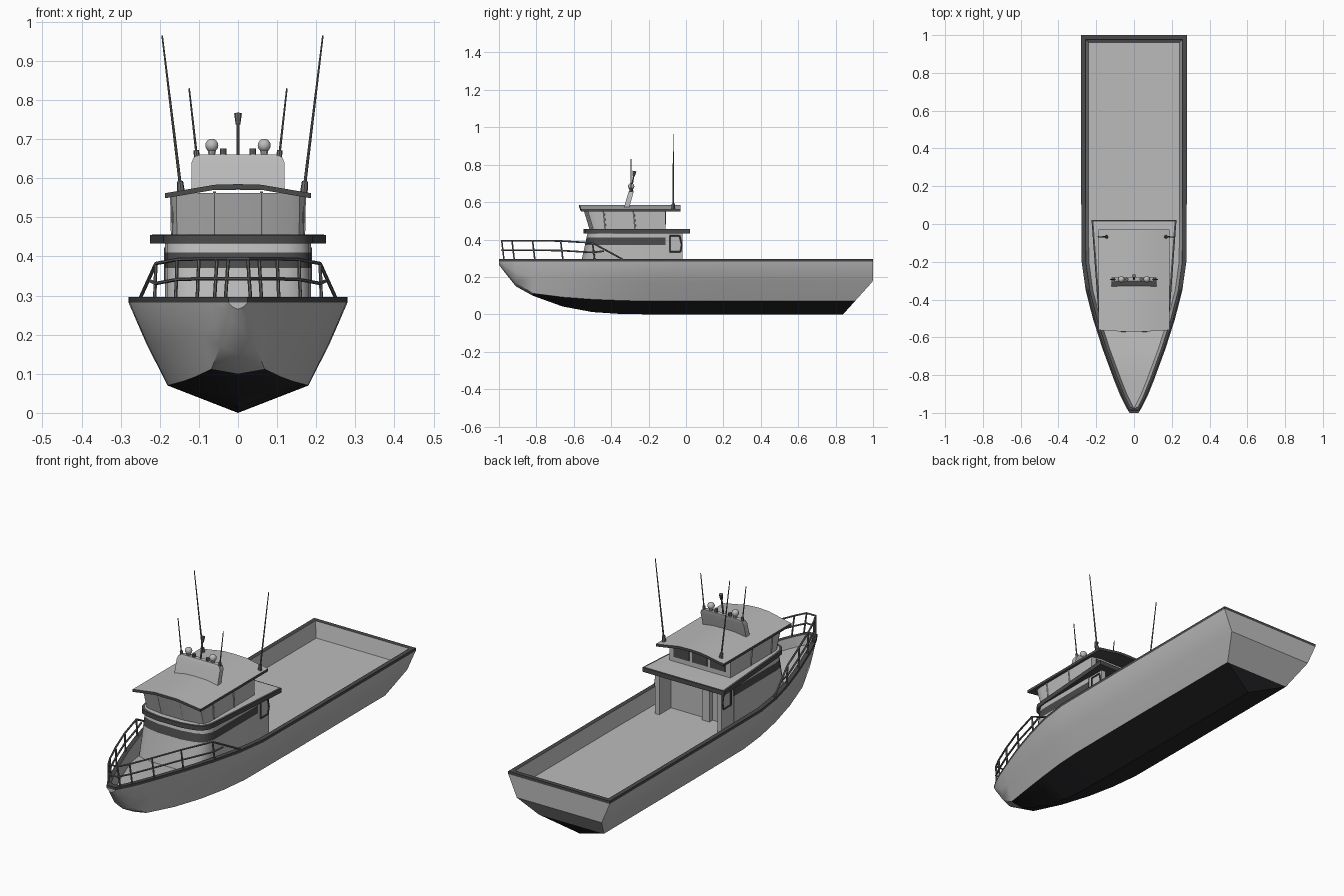
import bpy, bmesh, math
from mathutils import Vector, Matrix

if "Cube" in bpy.data.objects:
    bpy.data.objects.remove(bpy.data.objects["Cube"])


def mat(name, c):
    m = bpy.data.materials.new(name)
    m.diffuse_color = (*c, 1)
    m.use_nodes = True
    m.node_tree.nodes["Principled BSDF"].inputs["Base Color"].default_value = m.diffuse_color
    return m


GREY = mat("light grey paint", (0.5, 0.5, 0.5))
BLACK = mat("bottom black", (0.017, 0.017, 0.02))
TRIM = mat("dark trim", (0.07, 0.07, 0.07))
RAIL = mat("rail grey", (0.16, 0.16, 0.16))


def finish(name, bm, mats, smooth=35):
    bmesh.ops.remove_doubles(bm, verts=bm.verts, dist=0.0002)
    bmesh.ops.recalc_face_normals(bm, faces=bm.faces)
    me = bpy.data.meshes.new(name)
    bm.to_mesh(me)
    bm.free()
    for m in mats:
        me.materials.append(m)
    ob = bpy.data.objects.new(name, me)
    bpy.context.collection.objects.link(ob)
    bpy.ops.object.select_all(action='DESELECT')
    bpy.context.view_layer.objects.active = ob
    ob.select_set(True)
    bpy.ops.object.shade_smooth_by_angle(angle=math.radians(smooth))
    return ob


def box(name, lo, hi, m):
    bm = bmesh.new()
    bmesh.ops.create_cube(bm, size=1)
    for v in bm.verts:
        v.co = Vector([(lo[i] + hi[i]) / 2 + v.co[i] * (hi[i] - lo[i]) for i in range(3)])
    return finish(name, bm, [m])


def rods(name, segs, m, sides=8):
    """segs: (start, end, start radius, end radius)"""
    bm = bmesh.new()
    for a, b, r1, r2 in segs:
        a, b = Vector(a), Vector(b)
        d = b - a
        M = Matrix.Translation((a + b) / 2) @ d.to_track_quat('Z', 'Y').to_matrix().to_4x4()
        bmesh.ops.create_cone(bm, cap_ends=True, segments=sides, radius1=r1, radius2=r2,
                              depth=d.length, matrix=M)
    return finish(name, bm, [m])


def loft(name, rings, bands, mats, cap=(0, 0)):
    """Stack closed rings; bands gives the material of each strip."""
    bm = bmesh.new()
    vs = [[bm.verts.new(p) for p in r] for r in rings]
    n = len(vs[0])
    for k, mi in enumerate(bands):
        for i in range(n):
            j = (i + 1) % n
            bm.faces.new((vs[k][i], vs[k][j], vs[k + 1][j], vs[k + 1][i])).material_index = mi
    bm.faces.new(vs[0]).material_index = cap[0]
    bm.faces.new(vs[-1]).material_index = cap[1]
    return finish(name, bm, mats)


# Hull stations: y, sheer half width, chine half width, chine z, keel z
ST = [(-1, .024, .012, .27, .265), (-.97, .042, .026, .24, .225), (-.91, .072, .045, .17, .15),
      (-.82, .108, .068, .112, .1), (-.66, .167, .11, .092, .042), (-.5, .218, .143, .08, .012),
      (-.35, .256, .166, .074, .002), (-.2, .277, .178, .07, 0), (.2, .28, .18, .07, 0),
      (1, .28, .18, .07, 0)]


def half_width(y):
    for a, b in zip(ST, ST[1:]):
        if y <= b[0]:
            return a[1] + (b[1] - a[1]) * (y - a[0]) / (b[0] - a[0])
    return ST[-1][1]


bm = bmesh.new()
cols = []
for y, w, wc, zc, zk in ST:
    zm = (zc + .282) / 2
    deck = .25 if y < -.55 else .22
    prof = [(0, zk), (wc, zc), (wc + (w - wc) * .54, zm), (w, .282), (w, .296),
            (max(w - .022, .004), .296), (max(w - .038, .002), deck), (0, deck)]
    pair = []
    for s in (-1, 1):
        col = []
        for k, (x, z) in enumerate(prof):
            yy = min(y, .84 + z * .9) if k < 5 else max(min(y, .978 if k == 5 else .962), -.975)
            col.append(bm.verts.new((s * x, min(yy, 1), z)))
        pair.append(col)
    cols.append(pair)
for i in range(len(ST) - 1):
    for s in (0, 1):
        a, b = cols[i][s], cols[i + 1][s]
        for k in range(7):
            f = bm.faces.new((a[k], b[k], b[k + 1], a[k + 1]))
            f.material_index = 1 if k == 0 and i >= 3 else 2 if k in (3, 4) else 0
for end in (0, -1):
    L, R = cols[end]
    for k in range(7):
        f = bm.faces.new((L[k], R[k], R[k + 1], L[k + 1]))
        f.material_index = 1 if k == 0 and end else 2 if k in (3, 4) else 0
finish("hull", bm, [GREY, BLACK, TRIM], 40)


# Cabin plan outline with rounded, slightly bowed front
def plan(z, hw, yf, yb, hwf=None, r=.06):
    hwf = hwf or hw
    half = [(hw, yb), (hwf, yf + r + .03), (hwf - r * .1, yf + r * .6 + .02),
            (hwf - r * .4, yf + r * .25 + .013), (hwf - r, yf + .012), (hwf * .33, yf)]
    return [(x, y, z) for x, y in half] + [(-x, y, z) for x, y in reversed(half)]


loft("lower_cabin", [plan(.22, .187, -.575, -.11), plan(.37, .187, -.54, -.11),
                     plan(.41, .187, -.532, -.11), plan(.437, .187, -.526, -.11)],
     [0, 1, 0], [GREY, TRIM])
loft("cabin_ledge", [plan(.433, .225, -.548, .022, .19), plan(.455, .225, -.548, .022, .19),
                     plan(.456, .215, -.538, .014, .18)], [0, 0], [TRIM, GREY], (0, 1))
loft("upper_cabin", [plan(.453, .168, -.515, -.11, r=.03), plan(.562, .17, -.548, -.11, r=.03)],
     [0], [GREY])

# Window posts around the upper cabin front and sides
posts = [((x, -.516 + abs(x) * .06, .456), (x, -.549 + abs(x) * .06, .565), .004, .004)
         for x in (-.06, .06)]
posts += [((s * .168, y, .456), (s * .17, y - .01, .558), .004, .004)
          for s in (-1, 1) for y in (-.43, -.27)]
rods("window_posts", posts, GREY, 6)
for i, x in enumerate((-.1, 0, .1)):
    box(f"rear_window_{i}", (x - .042, -.112, .48), (x + .042, -.106, .55), TRIM)

# Aft wing walls with dark framed panels
for s in (-1, 1):
    x = s * .172
    box("wing_wall", (x - .012, -.115, .22), (x + .012, -.018, .437), GREY)
    xf = s * .186
    f = [(xf, -.088, .335), (xf, -.03, .335), (xf, -.022, .37), (xf, -.034, .42), (xf, -.088, .42)]
    rods("wing_frame", [(f[i], f[(i + 1) % 5], .004, .004) for i in range(5)], TRIM, 6)
box("rear_door_post", (-.07, -.12, .22), (-.03, -.085, .437), GREY)

# Crowned roof: light top, dark edges and underside
bm = bmesh.new()
rows = []
for x in (-.187, -.125, -.06, 0, .06, .125, .187):
    z = .585 - max(0, abs(x) - .05) * .17
    yf = -.573 + abs(x) * .06
    rows.append([bm.verts.new(p) for p in ((x, yf, z - .013), (x, yf, z), (x, -.03, z), (x, -.03, z - .013))])
for a, b in zip(rows, rows[1:]):
    for k in range(4):
        j = (k + 1) % 4
        bm.faces.new((a[k], b[k], b[j], a[j])).material_index = 0 if k == 1 else 1
for r in (rows[0], rows[-1]):
    bm.faces.new(r).material_index = 1
finish("roof", bm, [GREY, TRIM], 30)


# Equipment arch on the roof, leaning aft
def arch(z, hw, y, d):
    return [(-hw, y - d, z), (hw, y - d, z), (hw, y + d, z), (-hw, y + d, z)]


loft("equipment_arch", [arch(.57, .119, -.318, .014), arch(.64, .119, -.298, .014),
                        arch(.654, .113, -.294, .013), arch(.661, .095, -.292, .011)],
     [0, 0, 0], [GREY])

# Domes, lamps, masts and whip antennas
for s in (-1, 1):
    bm = bmesh.new()
    bmesh.ops.create_uvsphere(bm, u_segments=14, v_segments=8, radius=.017,
                              matrix=Matrix.Translation((s * .067, -.293, .684)))
    finish("dome", bm, [GREY])
    rods("dome_base", [((s * .067, -.293, .655), (s * .067, -.293, .675), .008, .012)], GREY, 10)
    rods("lamp", [((s * .038, -.293, .655), (s * .038, -.293, .676), .009, .009)], RAIL, 10)
    rods("short_antenna", [((s * .104, -.294, .645), (s * .107, -.294, .672), .008, .007),
                           ((s * .107, -.294, .67), (s * .125, -.294, .83), .003, .002)], RAIL)
for x0, x1 in ((-.145, -.194), (.168, .217)):
    d = (x1 - x0) * .07
    rods("tall_antenna", [((x0, -.068, .56), (x0 + d, -.068, .592), .01, .008),
                          ((x0 + d, -.068, .59), (x1, -.068, .965), .004, .002)], RAIL)
rods("signal_mast", [((0, -.295, .655), (0, -.28, .74), .004, .004),
                     ((0, -.28, .738), (0, -.275, .766), .006, .01)], RAIL)

# Bow railing: posts, top rail, mid rail and sloping tail
ys = [-.985, -.93, -.82, -.67, -.5]


def rail_pt(s, y, z):
    return (s * (half_width(y) - .008), y, z)


segs = []
for s in (-1, 1):
    for z in (.394, .343):
        pts = [rail_pt(s, y, z - .012 * max(0, (y + .7) / .2)) for y in ys]
        pts += [rail_pt(s, -.34 if z > .36 else -.44, .295 if z > .36 else .338)]
        segs += [(a, b, .0045, .0045) for a, b in zip(pts, pts[1:])]
    segs += [(rail_pt(s, y + .012, .29), rail_pt(s, y, .392 if y < -.6 else .382), .0045, .0045) for y in ys]
for z in (.394, .343):
    segs.append((rail_pt(-1, -.985, z), rail_pt(1, -.985, z), .0045, .0045))
rods("bow_railing", segs, RAIL, 6)
